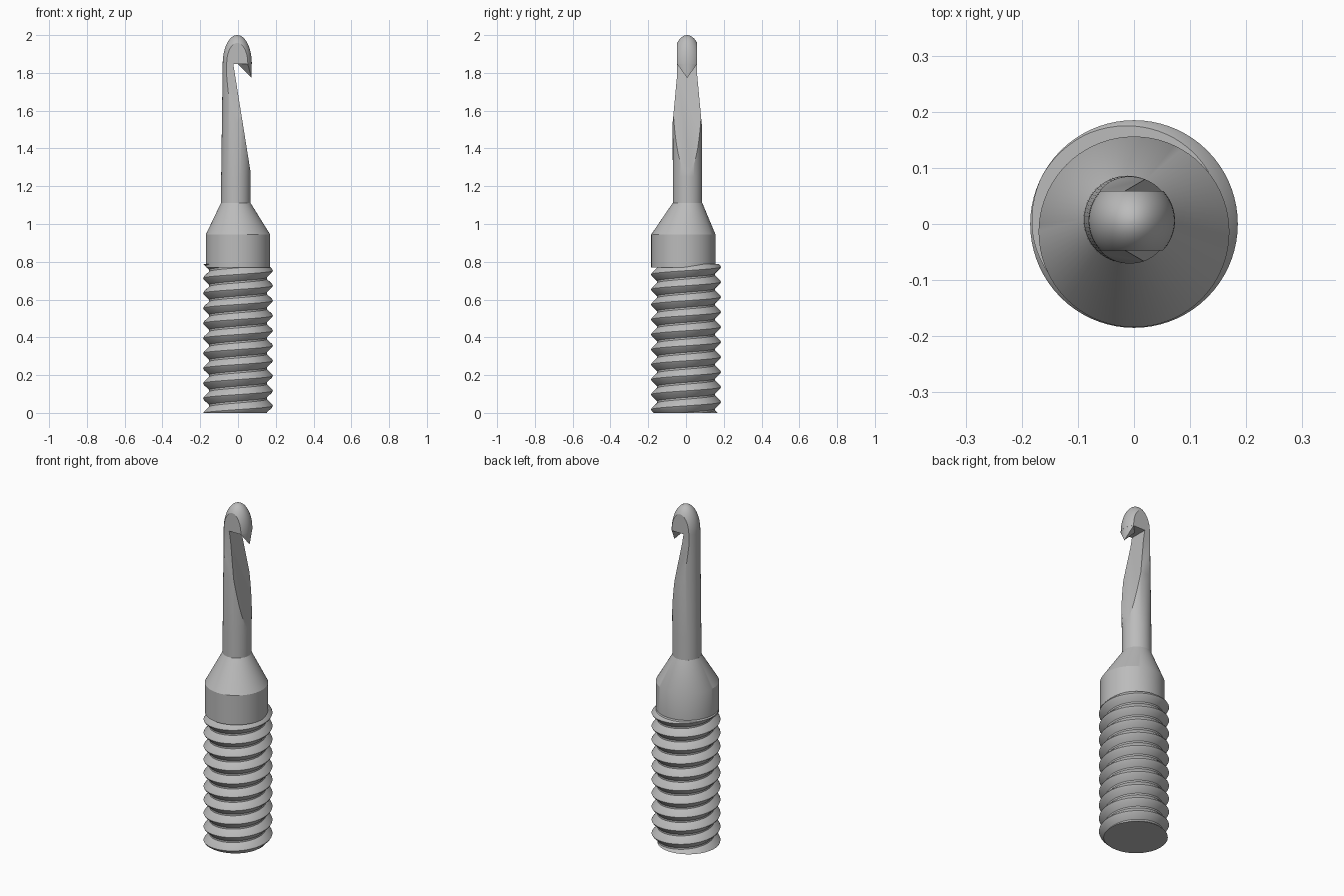
import bpy, bmesh, math
from mathutils import Vector

cube = bpy.data.objects.get("Cube")
if cube:
    bpy.data.objects.remove(cube, do_unlink=True)

steel = bpy.data.materials.new("grey_steel")
steel.use_nodes = True
colour = (0.5, 0.5, 0.5, 1)
steel.diffuse_color = colour
steel.node_tree.nodes["Principled BSDF"].inputs["Base Color"].default_value = colour

SEGS = 72


def make(name, bm):
    bmesh.ops.recalc_face_normals(bm, faces=bm.faces[:])
    mesh = bpy.data.meshes.new(name)
    bm.to_mesh(mesh)
    bm.free()
    mesh.materials.append(steel)
    obj = bpy.data.objects.new(name, mesh)
    bpy.context.collection.objects.link(obj)
    return obj


def activate(obj):
    bpy.ops.object.select_all(action="DESELECT")
    obj.select_set(True)
    bpy.context.view_layer.objects.active = obj


def smooth(obj, degrees=28):
    activate(obj)
    bpy.ops.object.shade_smooth_by_angle(angle=math.radians(degrees))


def loft(name, rings):
    """Capped circular loft; each ring is (x, y, z, radius)."""
    bm = bmesh.new()
    loops = []
    for x, y, z, r in rings:
        angles = [2 * math.pi * i / SEGS for i in range(SEGS)]
        loops.append([bm.verts.new((x + r * math.cos(a), y + r * math.sin(a), z)) for a in angles])
    for low, high in zip(loops, loops[1:]):
        for i in range(SEGS):
            j = (i + 1) % SEGS
            bm.faces.new((low[i], low[j], high[j], high[i]))
    bm.faces.new(loops[0][::-1])
    bm.faces.new(loops[-1])
    return make(name, bm)


def prism(name, points, offset):
    bm = bmesh.new()
    face = bm.faces.new([bm.verts.new(p) for p in points])
    ext = bmesh.ops.extrude_face_region(bm, geom=[face])
    moved = [v for v in ext["geom"] if isinstance(v, bmesh.types.BMVert)]
    bmesh.ops.translate(bm, verts=moved, vec=offset)
    return make(name, bm)


def cut(target, cutter):
    mod = target.modifiers.new("cut", "BOOLEAN")
    mod.operation = "DIFFERENCE"
    mod.solver = "EXACT"
    mod.object = cutter
    activate(target)
    bpy.ops.object.modifier_apply(modifier=mod.name)
    bpy.data.objects.remove(cutter, do_unlink=True)


# Threaded base: one tooth profile swept along a right-hand helix
PITCH, THREAD_TOP, CREST_Z = 0.0795, 0.787, 0.753
tooth = [(-0.44, 0.153), (-0.10, 0.181), (0.0, 0.185), (0.10, 0.181), (0.44, 0.153)]
bm = bmesh.new()
TURNS = 13
columns = []
for i in range(SEGS):
    turn = i / SEGS
    a = 2 * math.pi * turn
    columns.append([bm.verts.new((r * math.cos(a), r * math.sin(a), CREST_Z + PITCH * (k - 11 + turn + t)))
                    for k in range(TURNS) for t, r in tooth])
rows = len(tooth) * TURNS
for i in range(SEGS):
    last = i == SEGS - 1
    shift = len(tooth) if last else 0
    here, there = columns[i], columns[0 if last else i + 1]
    for j in range(rows - 1 - shift):
        bm.faces.new((here[j], there[j + shift], there[j + 1 + shift], here[j + 1]))
for height, normal in ((0, (0, 0, -1)), (THREAD_TOP, (0, 0, 1))):
    bmesh.ops.bisect_plane(bm, geom=bm.verts[:] + bm.edges[:] + bm.faces[:], dist=1e-6,
                           plane_co=(0, 0, height), plane_no=normal, clear_outer=True)
    rim = [e for e in bm.edges if e.is_boundary and all(abs(v.co.z - height) < 1e-4 for v in e.verts)]
    bmesh.ops.edgeloop_fill(bm, edges=rim)
smooth(make("threaded_base", bm))

# Collar with tapered shoulder, slightly off the thread axis
smooth(loft("collar", [(0, -0.014, 0.77, 0.17), (0, -0.014, 0.945, 0.17),
                       (-0.012, 0.008, 1.112, 0.078)]), 25)

# Round shaft ending in a long domed tip
rings = [(-0.012, 0.008, 1.09, 0.078), (-0.011, 0.008, 1.25, 0.078), (-0.004, 0.006, 1.85, 0.077)]
for step in range(1, 17):
    t = math.pi / 2 * step / 16.2
    rings.append((-0.004, 0.006, 1.85 + 0.15 * math.sin(t), 0.077 * math.cos(t)))
shaft = loft("hook_shaft", rings)

# Flats on both sides of the head, flaring out to the full shaft
flat = [(0.053, 2.1), (0.053, 1.79), (0.08, 1.5), (0.3, 1.5), (0.3, 2.1)]
for side in (-1, 1):
    cut(shaft, prism("flat_cutter", [(-0.3, 0.006 + side * y, z) for y, z in flat], (0.6, 0, 0)))

# Throat of the hook: level roof and long sloping floor
throat = [(-0.025, 1.847), (0.3, 1.847), (0.3, 1.2), (0.0785, 1.2)]
cut(shaft, prism("throat_cutter", [(x, -0.3, z) for x, z in throat], (0, 0.6, 0)))
smooth(shaft)

# Pointed barb with a ridged underside hanging from the tip
bm = bmesh.new()
barb = [Vector((0.0, 0.006, 1.846)), Vector((0.072, 0.006, 1.773))]
for step in range(-4, 5):
    a = math.radians(43) * step / 4
    for z in (1.846, 1.856):
        barb.append(Vector((-0.004 + 0.0765 * math.cos(a), 0.006 + 0.0765 * math.sin(a), z)))
for p in barb:
    bm.verts.new(p)
hull = bmesh.ops.convex_hull(bm, input=bm.verts[:])
loose = {v for v in hull["geom_interior"] if isinstance(v, bmesh.types.BMVert)}
bmesh.ops.delete(bm, geom=list(loose), context="VERTS")
smooth(make("hook_barb", bm))
